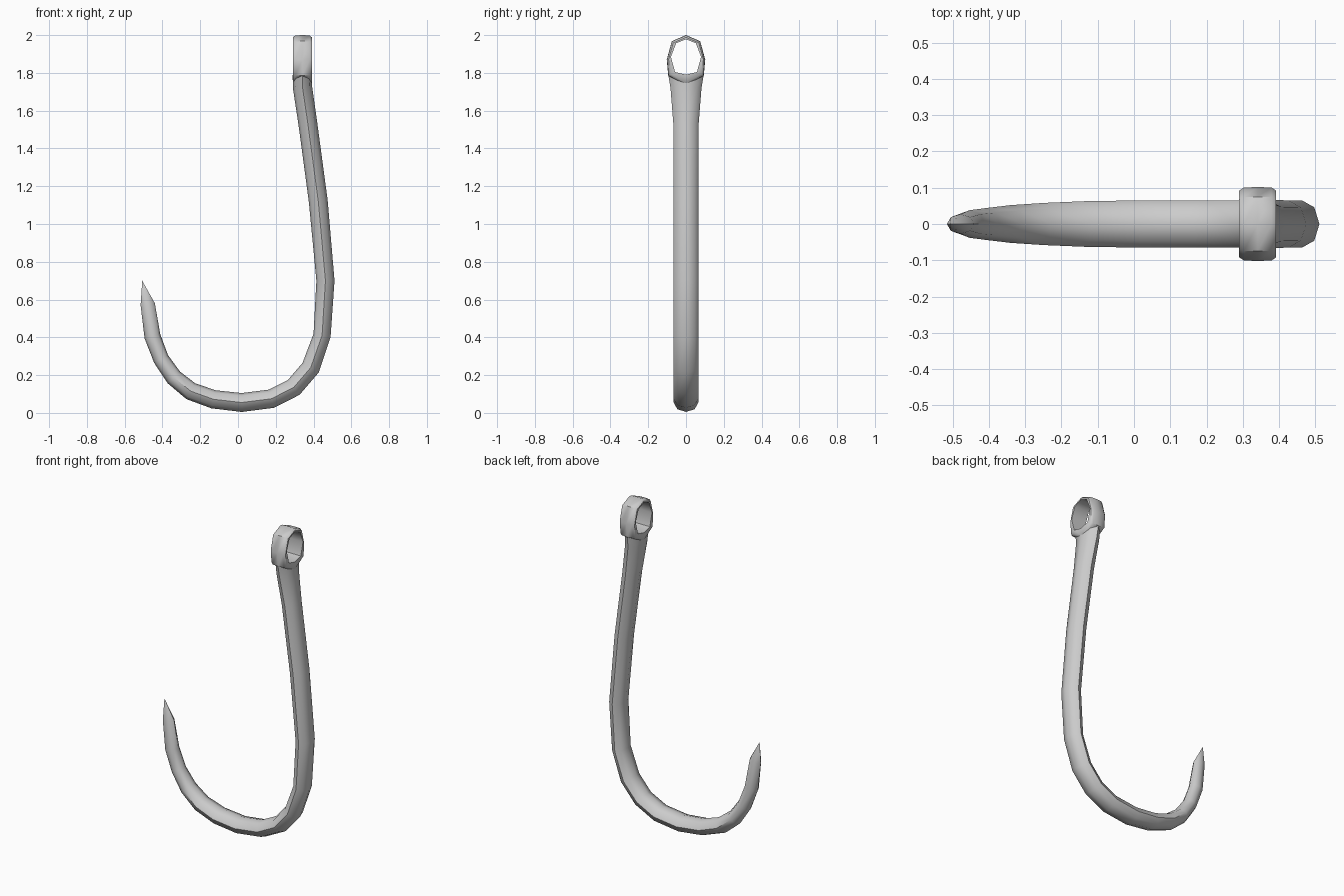
import bpy, bmesh, math
from mathutils import Vector

if "Cube" in bpy.data.objects:
    bpy.data.objects.remove(bpy.data.objects["Cube"])


def finish(bm, name, angle):
    bmesh.ops.recalc_face_normals(bm, faces=bm.faces)
    me = bpy.data.meshes.new(name)
    bm.to_mesh(me)
    bm.free()
    ob = bpy.data.objects.new(name, me)
    bpy.context.collection.objects.link(ob)
    bpy.ops.object.select_all(action='DESELECT')
    ob.select_set(True)
    bpy.context.view_layer.objects.active = ob
    bpy.ops.object.shade_smooth_by_angle(angle=math.radians(angle))
    return ob


def bridge(bm, a, b):
    n = len(a)
    for i in range(n):
        j = (i + 1) % n
        bm.faces.new((a[i], a[j], b[j], b[i]))


# Hook: octagonal sections along a bent path (x, z, half thickness, half width in y)
path = [
    (-0.478, 0.575, 0.038, 0.027), (-0.453, 0.405, 0.043, 0.038),
    (-0.407, 0.285, 0.042, 0.044), (-0.340, 0.188, 0.045, 0.052),
    (-0.250, 0.115, 0.048, 0.058), (-0.130, 0.072, 0.049, 0.063),
    (0.020, 0.055, 0.050, 0.065), (0.177, 0.075, 0.050, 0.065),
    (0.295, 0.135, 0.050, 0.065), (0.385, 0.240, 0.050, 0.065),
    (0.445, 0.410, 0.046, 0.065), (0.463, 0.700, 0.048, 0.065),
    (0.425, 1.120, 0.050, 0.065), (0.370, 1.530, 0.050, 0.067),
    (0.342, 1.720, 0.051, 0.082), (0.340, 1.790, 0.051, 0.094),
]
bm = bmesh.new()
pts = [Vector((x, 0, z)) for x, z, _, _ in path]
rings = []
for i, (p, (_, _, t, w)) in enumerate(zip(pts, path)):
    a = (pts[i] - pts[i - 1]).normalized() if i else (pts[1] - p).normalized()
    b = (pts[i + 1] - p).normalized() if i < len(pts) - 1 else Vector((0, 0, 1))
    d = (a + b).normalized()
    if i == len(pts) - 1:
        d = Vector((0, 0, 1))
    nrm = Vector((d.z, 0, -d.x))
    rings.append([bm.verts.new(p + nrm * t * math.cos(k * math.pi / 4)
                               + Vector((0, w * math.sin(k * math.pi / 4), 0)))
                  for k in range(8)])
for a, b in zip(rings, rings[1:]):
    bridge(bm, a, b)
# Pointed tip and top cap
tip = bm.verts.new((-0.507, 0, 0.70))
for k in range(8):
    bm.faces.new((rings[0][k], tip, rings[0][(k + 1) % 8]))
bm.faces.new(rings[-1])
finish(bm, "hook_shank", 50)

# Eye: band around the hole, (y, z) for outer and inner outline, right half
outer = [(0, 2.0), (0.075, 1.968), (0.102, 1.87), (0.094, 1.785), (0, 1.73)]
inner = [(0, 1.978), (0.052, 1.957), (0.08, 1.885), (0.058, 1.805), (0, 1.79)]


def full(half):
    return half + [(-y, z) for y, z in half[-2:0:-1]]


bm = bmesh.new()
cx, cz = 0.341, 1.88
loops = []
for outline, dx, s in ((inner, -0.051, 1), (outer, -0.051, 0.9), (outer, -0.038, 0.985),
                       (outer, 0, 1), (outer, 0.038, 0.985), (outer, 0.051, 0.9),
                       (inner, 0.051, 1)):
    loops.append([bm.verts.new((cx + dx, y * s, cz + (z - cz) * s))
                  for y, z in full(outline)])
for a, b in zip(loops, loops[1:] + loops[:1]):
    bridge(bm, a, b)
finish(bm, "hook_eye", 50)
